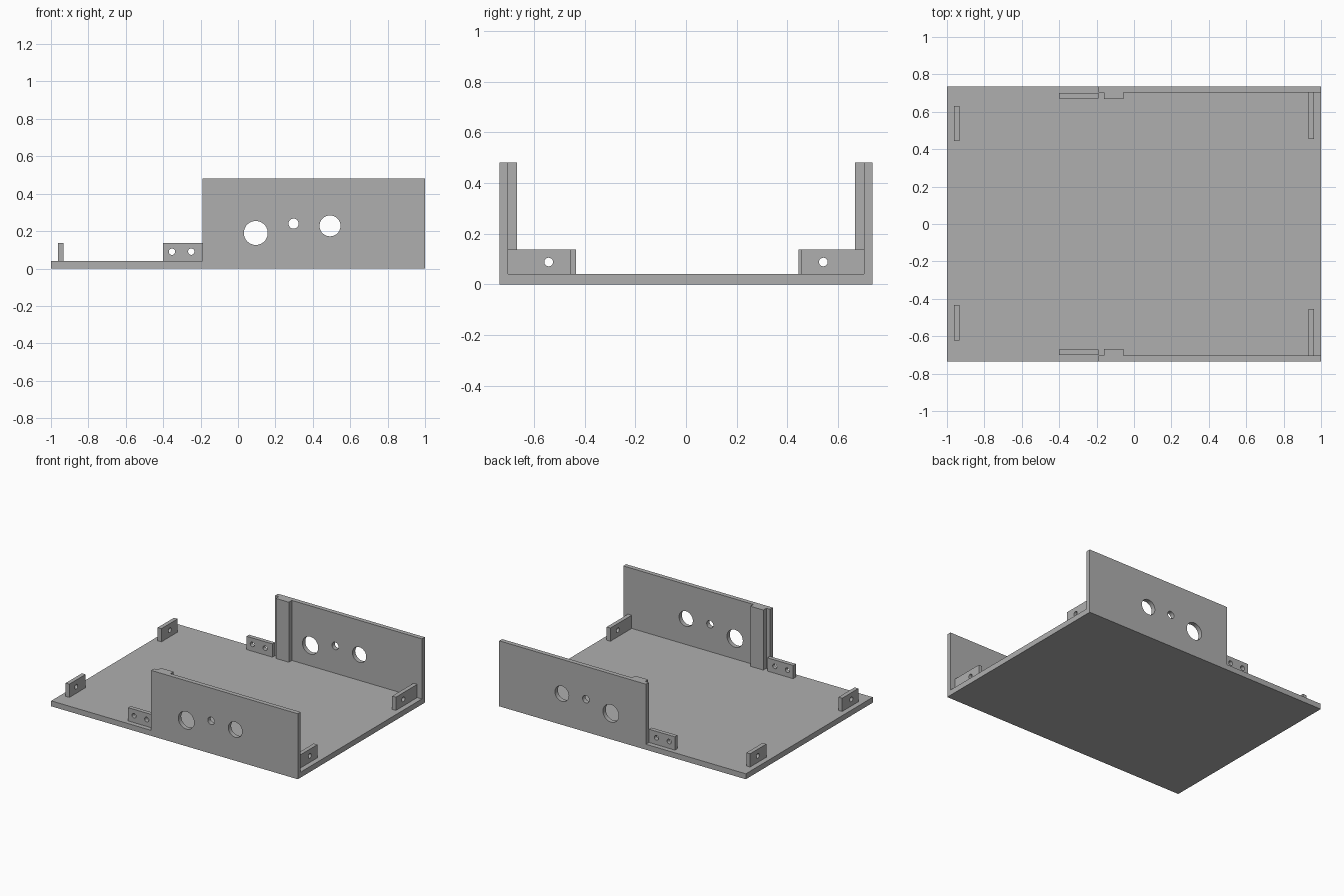
import bpy, bmesh, math
from mathutils import Matrix

if "Cube" in bpy.data.objects:
    bpy.data.objects.remove(bpy.data.objects["Cube"], do_unlink=True)

grey = bpy.data.materials.new("plain grey")
grey.use_nodes = True
GREY = (0.43, 0.43, 0.43, 1)
grey.diffuse_color = GREY
grey.node_tree.nodes["Principled BSDF"].inputs["Base Color"].default_value = GREY

BASE_TOP, TAB_TOP, WALL_TOP = 0.04, 0.137, 0.48


def box(name, x0, x1, y0, y1, z0, z1):
    bm = bmesh.new()
    bmesh.ops.create_cube(bm, size=1)
    bmesh.ops.scale(bm, vec=(x1 - x0, y1 - y0, z1 - z0), verts=bm.verts)
    bmesh.ops.translate(bm, vec=((x0 + x1) / 2, (y0 + y1) / 2, (z0 + z1) / 2), verts=bm.verts)
    mesh = bpy.data.meshes.new(name)
    bm.to_mesh(mesh)
    bm.free()
    mesh.materials.append(grey)
    obj = bpy.data.objects.new(name, mesh)
    bpy.context.collection.objects.link(obj)


def plate(name, axis, d0, d1, u0, u1, z0, z1, holes):
    """Upright plate, thick along axis from d0 to d1, with round holes (u, z, radius)."""
    curve = bpy.data.curves.new(name, 'CURVE')
    curve.dimensions = '2D'
    curve.fill_mode = 'BOTH'
    curve.extrude = (d1 - d0) / 2
    outlines = [[(u0, z0), (u1, z0), (u1, z1), (u0, z1)]]
    for u, z, r in holes:
        angles = [math.tau * i / 40 for i in range(40)]
        outlines.append([(u + r * math.cos(a), z + r * math.sin(a)) for a in angles])
    for points in outlines:
        spline = curve.splines.new('POLY')
        spline.points.add(len(points) - 1)
        for p, (u, z) in zip(spline.points, points):
            p.co = (u, z, 0, 1)
        spline.use_cyclic_u = True
    obj = bpy.data.objects.new(name, curve)
    bpy.context.collection.objects.link(obj)
    bpy.ops.object.select_all(action='DESELECT')
    obj.select_set(True)
    bpy.context.view_layer.objects.active = obj
    bpy.ops.object.convert(target='MESH')
    obj = bpy.context.view_layer.objects.active

    # Stand the flat outline upright and close its seams
    mid = (d0 + d1) / 2
    if axis == 'x':
        stand = Matrix(((0, 0, 1, mid), (1, 0, 0, 0), (0, 1, 0, 0), (0, 0, 0, 1)))
    else:
        stand = Matrix(((1, 0, 0, 0), (0, 0, -1, mid), (0, 1, 0, 0), (0, 0, 0, 1)))
    bm = bmesh.new()
    bm.from_mesh(obj.data)
    bmesh.ops.transform(bm, matrix=stand, verts=bm.verts)
    bmesh.ops.remove_doubles(bm, verts=bm.verts, dist=0.0001)
    bmesh.ops.recalc_face_normals(bm, faces=bm.faces)
    bm.to_mesh(obj.data)
    bm.free()
    obj.data.materials.clear()
    obj.data.materials.append(grey)
    bpy.ops.object.shade_smooth_by_angle(angle=math.radians(30))


# Floor
box("base_plate", -1, 1, -0.735, 0.735, 0, BASE_TOP)

wall_holes = [(0.095, 0.19, 0.064), (0.297, 0.24, 0.027), (0.492, 0.228, 0.056)]
side_tab_holes = [(-0.353, 0.09, 0.017), (-0.25, 0.09, 0.017)]

for side, s in (("front", -1), ("back", 1)):
    def span(a, b):
        return sorted((s * a, s * b))

    # Side wall, its inner rib and the screw tab beside it
    plate(side + "_wall", 'y', *span(0.702, 0.735), -0.19, 1, BASE_TOP, WALL_TOP, wall_holes)
    box(side + "_rib", -0.16, -0.055, *span(0.667, 0.702), BASE_TOP, WALL_TOP)
    plate(side + "_wall_tab", 'y', *span(0.67, 0.7), -0.4, -0.19, BASE_TOP, TAB_TOP,
          side_tab_holes)

    # Screw tabs at the two ends of the floor
    hole = [(s * 0.542, 0.088, 0.017)]
    shift = 0.005
    plate(side + "_left_tab", 'x', 0.932, 0.962, *span(0.455, 0.702), BASE_TOP, TAB_TOP, hole)
    plate(side + "_right_tab", 'x', -0.962, -0.932,
          *sorted((s * 0.439 + shift, s * 0.627 + shift)), BASE_TOP, TAB_TOP, hole)
